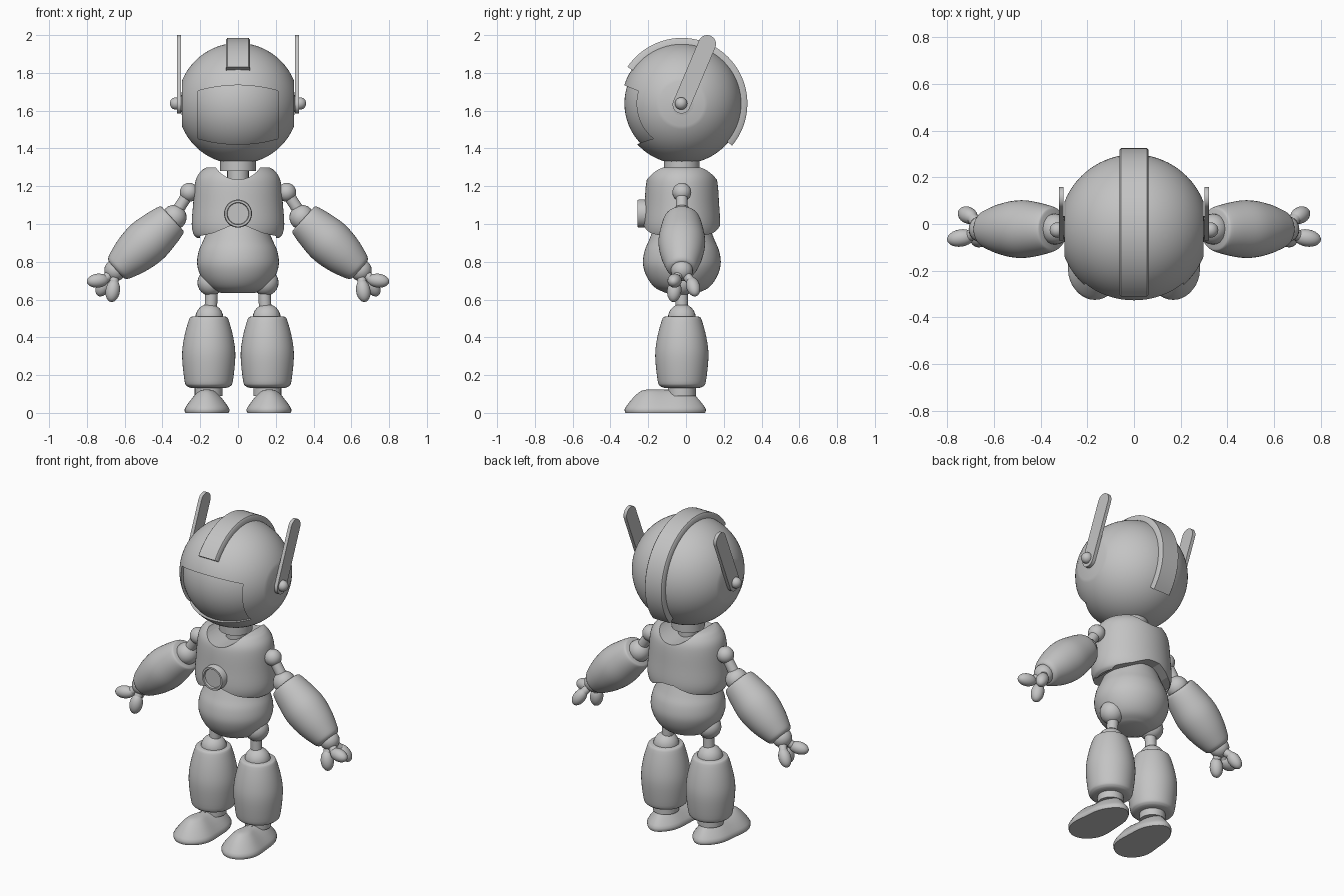
import bpy, bmesh, math
from mathutils import Vector, Matrix

if "Cube" in bpy.data.objects:
    bpy.data.objects.remove(bpy.data.objects["Cube"], do_unlink=True)

grey = bpy.data.materials.new("plain_grey")
grey.use_nodes = True
grey.diffuse_color = (0.55, 0.55, 0.55, 1)
shader = grey.node_tree.nodes["Principled BSDF"]
shader.inputs["Base Color"].default_value = grey.diffuse_color
shader.inputs["Roughness"].default_value = 0.6

CY = -0.022                       # depth of the body's central axis
HEAD = Vector((0, CY, 1.638))
SIDES = ((1, "left"), (-1, "right"))


def finish(name, bm, smooth=True):
    bmesh.ops.recalc_face_normals(bm, faces=bm.faces)
    mesh = bpy.data.meshes.new(name)
    bm.to_mesh(mesh)
    bm.free()
    mesh.materials.append(grey)
    ob = bpy.data.objects.new(name, mesh)
    bpy.context.collection.objects.link(ob)
    if smooth:
        shade(ob)
    return ob


def shade(ob):
    bpy.ops.object.select_all(action='DESELECT')
    ob.select_set(True)
    bpy.context.view_layer.objects.active = ob
    bpy.ops.object.shade_smooth_by_angle(angle=math.radians(38))


def loft(name, rings, smooth=True):
    """Skin a list of equal closed loops and cap both ends."""
    bm = bmesh.new()
    loops = [[bm.verts.new(p) for p in ring] for ring in rings]
    n = len(loops[0])
    for a, b in zip(loops, loops[1:]):
        for i in range(n):
            j = (i + 1) % n
            bm.faces.new((a[i], a[j], b[j], b[i]))
    bm.faces.new(loops[0][::-1])
    bm.faces.new(loops[-1])
    return finish(name, bm, smooth)


def curve(points, steps=4):
    """Pass a soft curve through the profile points."""
    pts = [Vector(p) for p in points]
    pts = [2 * pts[0] - pts[1]] + pts + [2 * pts[-1] - pts[-2]]
    out = []
    for a, b, c, d in zip(pts, pts[1:], pts[2:], pts[3:]):
        for k in range(steps):
            t = k / steps
            out.append(0.5 * (2 * b + (c - a) * t + (2 * a - 5 * b + 4 * c - d) * t * t
                              + (3 * b - a - 3 * c + d) * t ** 3))
    return out + [pts[-2]]


def lathe(name, profile, base=(0, CY, 0), axis=(0, 0, 1), flat=1.0, smooth=True, n=48):
    """Turn (height, radius) pairs around an axis; flat squeezes the depth."""
    turn = Vector(axis).to_track_quat('Z', 'Y').to_matrix()
    rings = []
    for h, r in profile:
        rings.append([Vector(base) + turn @ Vector((r * math.cos(2 * math.pi * i / n),
                      flat * r * math.sin(2 * math.pi * i / n), h)) for i in range(n)])
    return loft(name, rings, smooth)


def rod(name, a, b, r):
    a, b = Vector(a), Vector(b)
    return lathe(name, [(0, r), ((b - a).length, r)], a, b - a, n=24)


def ball(name, loc, r, stretch=1.0, axis=(0, 0, 1), n=24):
    bm = bmesh.new()
    turn = Vector(axis).to_track_quat('Z', 'Y').to_matrix().to_4x4()
    mat = Matrix.Translation(loc) @ turn @ Matrix.Diagonal((1, 1, stretch, 1))
    bmesh.ops.create_uvsphere(bm, u_segments=n, v_segments=n // 2, radius=r, matrix=mat)
    return finish(name, bm)


def cut(target, outline, y0, y1):
    """Remove a front-to-back prism with an (x, z) outline."""
    tool = loft("cutter", [[(x, y, z) for x, z in outline] for y in (y0, y1)], False)
    mod = target.modifiers.new("cut", 'BOOLEAN')
    mod.operation, mod.object, mod.solver = 'DIFFERENCE', tool, 'EXACT'
    bpy.context.view_layer.objects.active = target
    bpy.ops.object.modifier_apply(modifier=mod.name)
    bpy.data.objects.remove(tool, do_unlink=True)
    shade(target)


# Helmet: sphere with flat ears and a curved window opening
R, ear = 0.32, 0.297
end = math.acos(ear / R)
arc = [end + (math.pi - 2 * end) * i / 40 for i in range(41)]
helmet = lathe("helmet", [(-R * math.cos(a), R * math.sin(a)) for a in arc],
               HEAD, (1, 0, 0), smooth=False, n=72)
xs = [-0.212 + 0.424 * i / 12 for i in range(13)]
bow = lambda x: 1 - (x / 0.212) ** 2
opening = [(x, 1.422 + 0.03 * (1 - bow(x))) for x in xs]
opening += [(x, 1.705 + 0.03 * bow(x)) for x in reversed(xs)]
cut(helmet, opening, -0.6, -0.1)
ball("visor", HEAD, 0.304, n=64)

# Crest running over the head
section = [(-0.063, 0.30), (-0.063, 0.338), (-0.056, 0.347),
           (0.056, 0.347), (0.063, 0.338), (0.063, 0.30)]
rings = []
for i in range(49):
    a = math.radians(-40 + 186 * i / 48)
    rings.append([HEAD + Vector((x, r * math.cos(a), r * math.sin(a))) for x, r in section])
loft("crest", rings)

# Antennas with their pivot knobs
for s, side in SIDES:
    low, high = Vector((CY - 0.002, 1.632)), Vector((0.112, 1.953))
    tilt = math.atan2(high.y - low.y, high.x - low.x)
    outline = []
    for i in range(26):
        centre = high if i < 13 else low
        a = tilt - math.pi / 2 + math.pi * (i if i < 13 else i - 1) / 12
        outline.append(centre + 0.047 * Vector((math.cos(a), math.sin(a))))
    loft(side + "_antenna", [[(s * x, p.x, p.y) for p in outline] for x in (0.301, 0.322)])
    ball(side + "_antenna_knob", (s * 0.328, CY - 0.004, 1.638), 0.033)

# Neck
lathe("neck_collar", [(1.28, 0.094), (1.36, 0.094)])
lathe("neck", [(1.2, 0.057), (1.3, 0.057)])

# Chest with a scooped neckline and an arched hem
chest = lathe("chest", curve([(0.925, 0.215), (0.945, 0.235), (1.0, 0.245), (1.1, 0.238),
              (1.2, 0.23), (1.25, 0.217), (1.285, 0.19), (1.3, 0.165)]),
              flat=0.83, smooth=False, n=64)
scoop = [(0.14 * math.cos(2 * math.pi * i / 48), 1.375 + 0.14 * math.sin(2 * math.pi * i / 48))
         for i in range(48)]
cut(chest, scoop, -0.5, 0.5)
cut(chest, [(-0.2, 0.9), (0.2, 0.9), (0.2, 0.937), (0.13, 0.952), (0.04, 0.99),
            (-0.04, 0.99), (-0.13, 0.952), (-0.2, 0.937)], -0.5, 0.5)

# Round chest badge with a raised rim
lathe("chest_badge", [(0, 0.074), (0.085, 0.074), (0.092, 0.07), (0.092, 0.059),
                      (0.08, 0.056)], (0, -0.165, 1.055), (0, -1, 0))

# Belly
lathe("belly", curve([(0.635, 0.09), (0.66, 0.145), (0.7, 0.183), (0.75, 0.208), (0.8, 0.217),
                      (0.86, 0.207), (0.91, 0.185), (0.95, 0.168), (1.02, 0.14)]), flat=0.95)

for s, side in SIDES:
    # Hip, thigh, knee, shin and ankle
    leg = (s * 0.155, CY, 0)
    ball(side + "_hip", (s * 0.145, CY, 0.69), 0.07)
    rod(side + "_thigh", (s * 0.138, CY, 0.67), (s * 0.145, CY, 0.54), 0.033)
    ball(side + "_knee", (s * 0.152, CY, 0.503), 0.074)
    lathe(side + "_shin", curve([(0.133, 0.095), (0.142, 0.115), (0.17, 0.128), (0.3, 0.141),
          (0.4, 0.13), (0.495, 0.104), (0.51, 0.09)]), leg)
    lathe(side + "_ankle", [(0.09, 0.074), (0.15, 0.074)], leg)

    # Foot: bean-shaped sole, wide at the toe, domed on top
    rings = []
    for z, inset in curve([(0, 0.004), (0.02, 0), (0.05, 0.02), (0.08, 0.045), (0.102, 0.068),
                           (0.117, 0.09), (0.123, 0.115)], 2):
        ring = []
        for i in range(48):
            a = 2 * math.pi * i / 48
            fore = -math.sin(a)
            width = 0.128 + 0.016 * fore - 0.014 * math.cos(2 * a) ** 2 * (1 - fore * fore)
            width = max(width - inset, 0.012)
            ring.append((s * (0.162 + width * math.cos(a) + 0.006 * fore),
                         -0.11 - (0.215 - inset) * fore, z))
        rings.append(ring)
    loft(side + "_foot", rings)

    # Shoulder, upper arm and forearm
    out = lambda x, y, z: Vector((s * x, y, z))
    ball(side + "_shoulder", out(0.258, CY, 1.168), 0.05)
    rod(side + "_upper_arm", out(0.258, CY, 1.168), out(0.36, CY, 1.01), 0.031)
    ball(side + "_elbow", out(0.338, CY, 1.035), 0.066)
    lathe(side + "_forearm", curve([(-0.012, 0.083), (0, 0.096), (0.07, 0.112), (0.17, 0.124),
          (0.27, 0.112), (0.36, 0.085), (0.385, 0.07), (0.392, 0.055)]),
          out(0.355, CY, 1.02), out(0.74, 0, -0.67))

    # Hand: wrist ball and three jointed fingers
    wrist = out(0.65, CY, 0.755)
    ball(side + "_wrist", wrist, 0.058)
    fingers = (("thumb", (0.742, -0.06, 0.7), (0.95, -0.15, -0.1), 0.037),
               ("front_finger", (0.663, -0.062, 0.647), (0.15, -0.1, -0.95), 0.038),
               ("back_finger", (0.712, 0.038, 0.668), (0.5, 0.25, -0.8), 0.036))
    for label, place, aim, r in fingers:
        tip, aim = out(*place), out(*aim).normalized()
        rod(side + "_" + label + "_joint", wrist, tip - aim * 0.03, 0.024)
        ball(side + "_" + label, tip, r, 1.6, aim)
